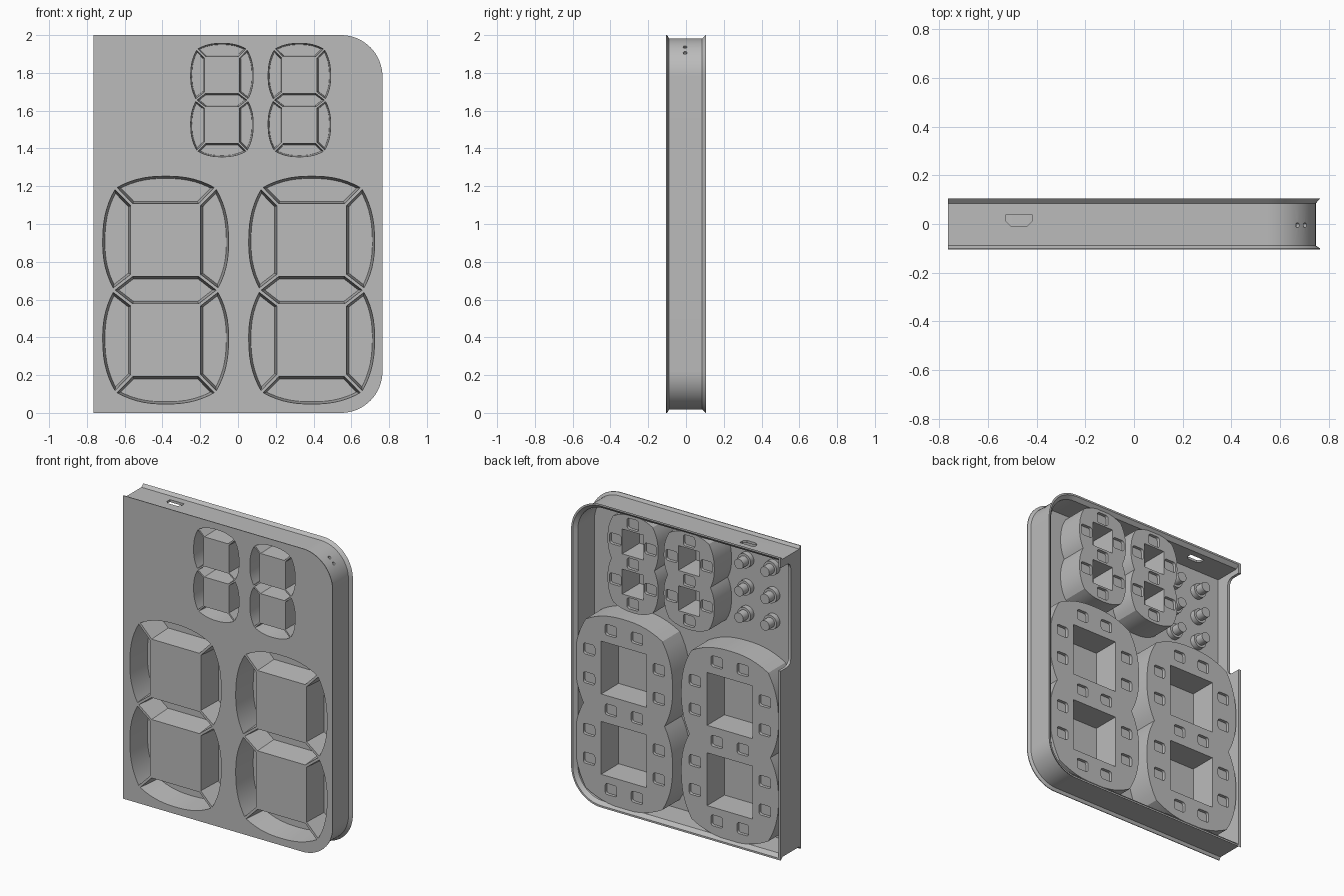
import bpy, bmesh
from math import sin, cos, pi
from mathutils import Vector, Matrix

if "Cube" in bpy.data.objects:
    bpy.data.objects.remove(bpy.data.objects["Cube"])

grey = bpy.data.materials.new("plain grey")
grey.use_nodes = True
COLOR = (0.5, 0.5, 0.5, 1)
grey.diffuse_color = COLOR
grey.node_tree.nodes["Principled BSDF"].inputs["Base Color"].default_value = COLOR

FRONT, BACK = -0.105, 0.105
FLOOR = -0.09       # inner side of the front panel
DEEP = 0.06         # floor of the lit channels
REAR = 0.09         # rear face of the digit housings


def finish(bm, name):
    bmesh.ops.recalc_face_normals(bm, faces=bm.faces)
    mesh = bpy.data.meshes.new(name)
    bm.to_mesh(mesh)
    bm.free()
    mesh.materials.append(grey)
    ob = bpy.data.objects.new(name, mesh)
    bpy.context.collection.objects.link(ob)
    return ob


def loft(bm, rings):
    """Closed solid through rings of 3D points with equal counts."""
    loops = [[bm.verts.new(p) for p in ring] for ring in rings]
    n = len(loops[0])
    for a, b in zip(loops, loops[1:]):
        for i in range(n):
            j = (i + 1) % n
            bm.faces.new((a[i], a[j], b[j], b[i]))
    bm.faces.new(loops[0])
    bm.faces.new(loops[-1])


def at_y(pts, y):
    return [(x, y, z) for x, z in pts]


def inset(pts, d):
    """Mitred inward offset of a polygon; negative d grows it."""
    area = sum(a[0] * b[1] - b[0] * a[1] for a, b in zip(pts, pts[1:] + pts[:1]))
    s = 1 if area > 0 else -1
    out = []
    for i, p in enumerate(pts):
        p = Vector(p)
        e1 = (p - Vector(pts[i - 1])).normalized()
        e2 = (Vector(pts[(i + 1) % len(pts)]) - p).normalized()
        n1, n2 = Vector((-e1.y, e1.x)) * s, Vector((-e2.y, e2.x)) * s
        m = (n1 + n2) / (1 + n1.dot(n2))
        out.append(tuple(p + m * d))
    return out


def rounded(cx, cz, hx, hz, r, steps=4):
    pts = []
    for k, (sx, sz) in enumerate(((1, 1), (-1, 1), (-1, -1), (1, -1))):
        for i in range(steps + 1):
            a = (k + i / steps) * pi / 2
            pts.append((cx + sx * (hx - r) + r * cos(a), cz + sz * (hz - r) + r * sin(a)))
    return pts


def case_outline(ins, left):
    """Square corners on the -x side, round corners on the +x side."""
    r, n = 0.22 - ins, 16
    cx = 0.545
    pts = [(-0.765 + left, 2 - ins), (-0.765 + left, ins)]
    pts += [(cx + r * sin(a), 0.22 - r * cos(a)) for a in (i * pi / 2 / n for i in range(n + 1))]
    pts += [(cx + r * cos(a), 1.78 + r * sin(a)) for a in (i * pi / 2 / n for i in range(n + 1))]
    return pts


# Case: front panel, recessed side wall and flared rear lip
bm = bmesh.new()
profile = [(0, 0, FRONT), (0, 0, -0.1), (0.018, 0, -0.089), (0.018, 0, 0.085), (0, 0, BACK),
           (0.012, 0.018, BACK), (0.034, 0.018, 0.083), (0.034, 0.018, FLOOR)]
loft(bm, [at_y(case_outline(i, l), y) for i, l, y in profile])
case = finish(bm, "case")

# Digit geometry, centred, in full-size units
W, LOW, HIGH = 0.177, 0.08, 0.45
NX, NZ, MX = 0.27, 0.545, 0.28


def arc(a, b, bulge, n=14):
    """Bulged edge from a to b."""
    a, b = Vector(a), Vector(b)
    out = []
    for i in range(n + 1):
        t = i / n
        out.append(tuple(a.lerp(b, t) + Vector(bulge) * (1 - abs(2 * t - 1) ** 2.4)))
    return out


def flip(pts, sx, sz):
    return [(x * sx, z * sz) for x, z in pts]


top_arc = arc((-NX, NZ), (NX, NZ), (0, 0.066))
side_arc = arc((NX, NZ), (MX, 0), (0.066, 0))
top_seg = top_arc + [(W, HIGH), (-W, HIGH)]
side_seg = side_arc + [(W, LOW), (W, HIGH)]
mid_seg = [(-MX, 0), (-W, LOW), (W, LOW), (MX, 0), (W, -LOW), (-W, -LOW)]
segments = [top_seg, flip(top_seg, 1, -1), mid_seg]
segments += [flip(side_seg, sx, sz) for sx in (1, -1) for sz in (1, -1)]
half = top_arc + side_arc[1:]
right_low = flip(side_arc, 1, -1)[::-1]
outline = half + right_low[1:] + flip(top_arc, 1, -1)[::-1][1:]
outline += flip(side_arc, -1, -1)[1:] + flip(side_arc, -1, 1)[::-1][1:-1]

housing, channels, hollows = bmesh.new(), bmesh.new(), bmesh.new()
for cx, cz, s in ((-0.383, 0.65, 1), (0.39, 0.65, 1), (-0.085, 1.656, 0.5), (0.325, 1.656, 0.5)):
    def place(pts):
        return [(cx + x * s, cz + z * s) for x, z in pts]

    gap = 0.004 + 0.004 * s
    shell = inset(place(outline), -0.014)
    loft(housing, [at_y(shell, -0.098), at_y(shell, REAR)])
    # Lit channels with a slight draft
    for seg in segments:
        p = place(seg)
        loft(channels, [at_y(inset(p, gap - 0.002), -0.13), at_y(inset(p, gap + 0.012 * s), DEEP)])
    # Hollow centres, open to the rear
    for sz in (1, -1):
        p = place(flip([(-W, LOW), (W, LOW), (W, HIGH), (-W, HIGH)], 1, sz))
        loft(hollows, [at_y(inset(p, 0.012), FLOOR), at_y(inset(p, 0.01), 0.2)])
    # Lamp pockets: pairs on large digits, single on small ones
    spread = (-0.095, 0.095) if s == 1 else (0,)
    spots = [(d, z) for d in spread for z in (-0.525, 0, 0.525)]
    spots += [(sx * 0.255, sz * 0.265 + d) for sx in (1, -1) for sz in (1, -1) for d in spread]
    for x, z in spots:
        p = rounded(cx + x * s, cz + z * s, 0.042, 0.036, 0.015)
        loft(hollows, [at_y(p, DEEP + 0.01), at_y(p, 0.2)])

housings = finish(housing, "digit_housings")
channel_cutter = finish(channels, "channel_cutter")
hollow_cutter = finish(hollows, "hollow_cutter")

# Openings in the case walls
bm = bmesh.new()
slot = [(-0.525, 0.04), (-0.42, 0.04), (-0.42, 0.01), (-0.44, -0.01), (-0.505, -0.01), (-0.525, 0.01)]
loft(bm, [[(x, y, z) for x, y in slot] for z in (1.9, 2.1)])
notch = rounded(0.1, 1.59, 0.1, 0.34, 0.04)
loft(bm, [[(x, y, z) for y, z in notch] for x in (-0.8, -0.735)])
for x, z in ((0.675, 1.94), (0.706, 1.91)):
    turn = Matrix.Translation((x, -0.005, z)) @ Matrix.Rotation(pi / 4, 4, 'Y')
    bmesh.ops.create_cone(bm, cap_ends=True, segments=16, radius1=0.01, radius2=0.01,
                          depth=0.12, matrix=turn)
opening_cutter = finish(bm, "opening_cutter")


def cut(ob, *cutters):
    bpy.context.view_layer.objects.active = ob
    for c in cutters:
        mod = ob.modifiers.new("cut", 'BOOLEAN')
        mod.operation, mod.solver, mod.object = 'DIFFERENCE', 'EXACT', c
        bpy.ops.object.modifier_apply(modifier=mod.name)


cut(case, channel_cutter, opening_cutter)
cut(housings, channel_cutter, hollow_cutter)
for c in (channel_cutter, hollow_cutter, opening_cutter):
    bpy.data.objects.remove(c)

# Stepped mounting pegs behind the panel
bm = bmesh.new()
for x in (-0.575, -0.385):
    for z in (1.815, 1.635, 1.46):
        for r, y in ((0.048, -0.055), (0.033, 0.0)):
            depth = y - FLOOR + 0.005
            spin = Matrix.Translation((x, y - depth / 2, z)) @ Matrix.Rotation(pi / 2, 4, 'X')
            bmesh.ops.create_cone(bm, cap_ends=True, segments=24, radius1=r, radius2=r,
                                  depth=depth, matrix=spin)
pegs = finish(bm, "mounting_pegs")

bpy.ops.object.select_all(action='DESELECT')
for ob in (case, housings, pegs):
    ob.select_set(True)
bpy.context.view_layer.objects.active = case
bpy.ops.object.shade_smooth_by_angle(angle=pi / 6)
